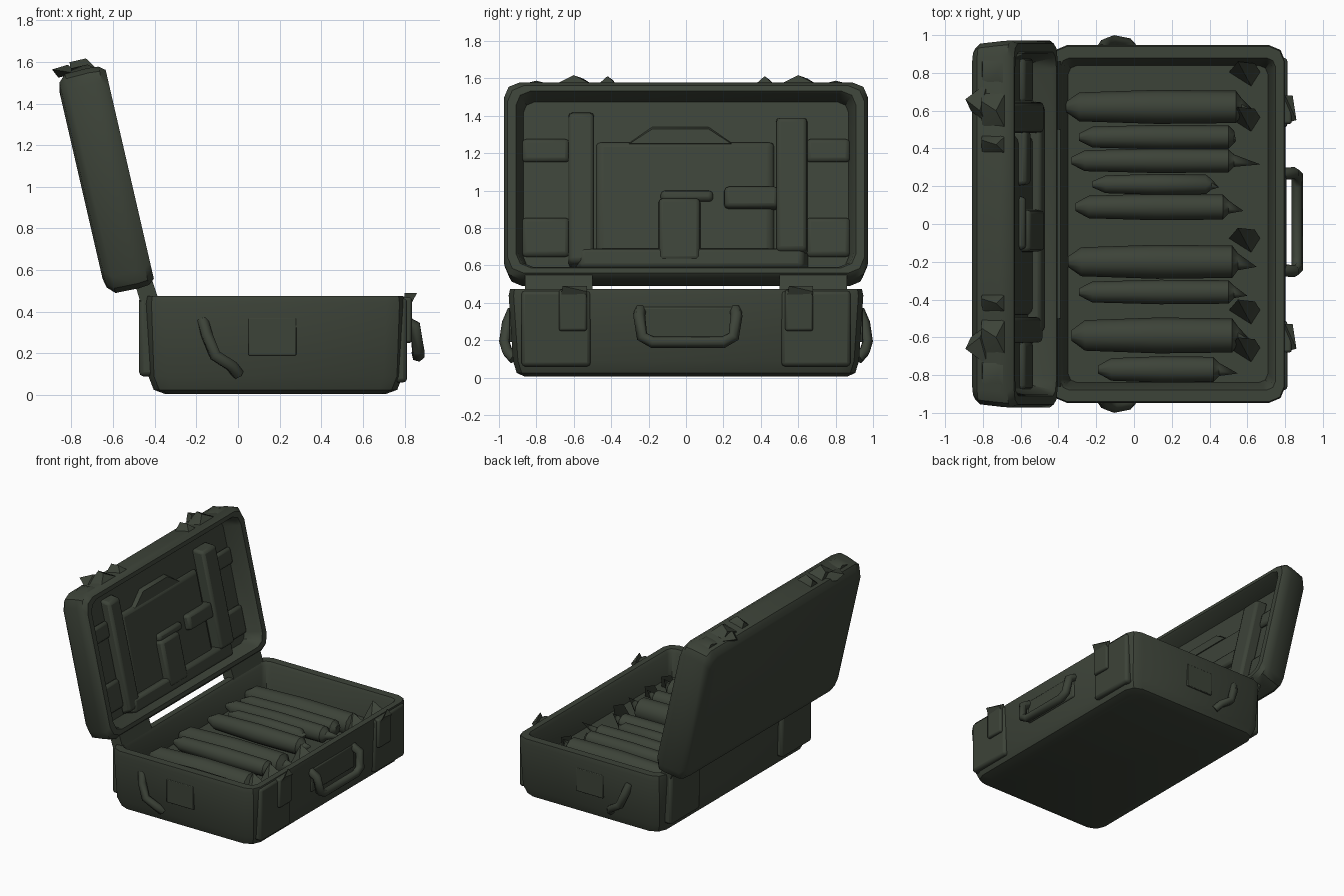
import bpy, bmesh, math
from mathutils import Vector, Matrix

if "Cube" in bpy.data.objects:
    bpy.data.objects.remove(bpy.data.objects["Cube"])

olive = bpy.data.materials.new("dark olive")
olive.use_nodes = True
OLIVE = (0.046, 0.056, 0.04, 1)
olive.diffuse_color = OLIVE
olive.node_tree.nodes["Principled BSDF"].inputs["Base Color"].default_value = OLIVE

# Lid frame: local +x runs down the lid, local +z faces out of its opening
LID = Matrix.Translation((-0.52, 0, 1.06)) @ Matrix.Rotation(math.radians(77), 4, "Y")
WORLD = Matrix.Identity(4)


def finish(bm, name, frame=WORLD, bevel=0.0):
    bmesh.ops.recalc_face_normals(bm, faces=bm.faces)
    mesh = bpy.data.meshes.new(name)
    bm.to_mesh(mesh)
    bm.free()
    mesh.materials.append(olive)
    ob = bpy.data.objects.new(name, mesh)
    bpy.context.collection.objects.link(ob)
    ob.matrix_world = frame
    if bevel:
        mod = ob.modifiers.new("soft edges", "BEVEL")
        mod.width, mod.segments = bevel, 2
    bpy.ops.object.select_all(action="DESELECT")
    ob.select_set(True)
    bpy.context.view_layer.objects.active = ob
    bpy.ops.object.shade_smooth_by_angle(angle=math.radians(40))
    return ob


def ring(bm, hx, hy, z, r):
    """Rectangle with chamfered corners, as a loop of vertices."""
    loop = []
    for i, (sx, sy) in enumerate([(1, 1), (-1, 1), (-1, -1), (1, -1)]):
        for k in range(3):
            a = math.pi / 2 * (i + k / 2)
            loop.append(bm.verts.new((sx * (hx - r) + r * math.cos(a),
                                      sy * (hy - r) + r * math.sin(a), z)))
    return loop


def tray(name, levels, frame):
    """Open shell lofted from the outer bottom, over the rim, to the inner floor."""
    bm = bmesh.new()
    loops = [ring(bm, *level) for level in levels]
    for a, b in zip(loops, loops[1:]):
        for i in range(len(a)):
            j = (i + 1) % len(a)
            bm.faces.new((a[i], a[j], b[j], b[i]))
    bm.faces.new(loops[0])
    bm.faces.new(loops[-1])
    return finish(bm, name, frame)


def box(name, lo, hi, frame=WORLD, bevel=0.012, taper=1.0):
    lo, hi = Vector(lo), Vector(hi)
    bm = bmesh.new()
    bmesh.ops.create_cube(bm, size=1)
    for v in bm.verts:
        if v.co.z > 0:
            v.co.x *= taper
            v.co.y *= taper
        v.co = (lo + hi) / 2 + v.co * (hi - lo)
    return finish(bm, name, frame, bevel)


def roll(name, y, top, x0, x1, radius, tip, sides=10):
    """Padded bar along x with pinched ends, running on to a point at tip."""
    bm = bmesh.new()
    z = top - radius
    stations = [(x0 - 0.07, 0.3), (x0, 0.85), ((x0 + x1) / 2, 1), (x1, 0.95), (x1 + 0.03, 0.5)]
    loops = []
    for x, s in stations:
        loops.append([bm.verts.new((x, y + radius * s * math.cos(math.tau * k / sides),
                                    z + radius * s * math.sin(math.tau * k / sides)))
                      for k in range(sides)])
    end = bm.verts.new((tip, y - radius * 0.3, z + radius * 0.5))
    for a, b in zip(loops, loops[1:]):
        for i in range(sides):
            bm.faces.new((a[i], a[i - 1], b[i - 1], b[i]))
    bm.faces.new(loops[0])
    for i in range(sides):
        bm.faces.new((loops[-1][i], loops[-1][i - 1], end))
    return finish(bm, name)


def hull(name, points, frame=WORLD):
    """Faceted solid wrapped round a few points."""
    bm = bmesh.new()
    bmesh.ops.convex_hull(bm, input=[bm.verts.new(p) for p in points])
    return finish(bm, name, frame)


def bar(name, points, radius):
    """Chunky grip swept along a path."""
    curve = bpy.data.curves.new(name, "CURVE")
    curve.dimensions = "3D"
    curve.bevel_depth, curve.bevel_resolution = radius, 1
    curve.use_fill_caps = True
    spline = curve.splines.new("POLY")
    spline.points.add(len(points) - 1)
    for p, co in zip(spline.points, points):
        p.co = (*co, 1)
    curve.materials.append(olive)
    ob = bpy.data.objects.new(name, curve)
    bpy.context.collection.objects.link(ob)
    return ob


# Lower case shell with padded floor
tray("case_base", [(0.53, 0.86, 0.005, 0.08), (0.585, 0.905, 0.025, 0.09), (0.61, 0.925, 0.09, 0.09),
                   (0.622, 0.948, 0.44, 0.09), (0.615, 0.94, 0.475, 0.08), (0.57, 0.88, 0.475, 0.05),
                   (0.555, 0.87, 0.45, 0.05), (0.53, 0.84, 0.28, 0.05)],
     Matrix.Translation((0.18, 0, 0)))

# Lid shell
tray("case_lid", [(0.46, 0.87, -0.24, 0.07), (0.505, 0.93, -0.23, 0.08), (0.54, 0.955, -0.195, 0.08),
                  (0.543, 0.968, -0.08, 0.08), (0.538, 0.972, -0.03, 0.08), (0.515, 0.955, 0, 0.09),
                  (0.485, 0.91, 0, 0.08), (0.475, 0.9, -0.02, 0.08), (0.455, 0.87, -0.13, 0.06)], LID)

# Padded rolls lying in the base: y, start, end, radius, tip
ROLLS = [(0.62, -0.29, 0.54, 0.09, 0.64), (0.46, -0.22, 0.5, 0.065, 0.54),
         (0.335, -0.26, 0.5, 0.065, 0.67), (0.21, -0.15, 0.38, 0.055, 0.45),
         (0.09, -0.24, 0.47, 0.07, 0.58), (-0.2, -0.28, 0.52, 0.09, 0.65),
         (-0.36, -0.22, 0.5, 0.065, 0.6), (-0.59, -0.26, 0.52, 0.095, 0.62),
         (-0.77, -0.12, 0.42, 0.07, 0.55)]
for n, (y, x0, x1, r, tip) in enumerate(ROLLS):
    roll(f"padded_roll_{n + 1}", y, 0.41, x0, x1, r, tip)
for n, y in enumerate((0.8, 0.56, -0.08, -0.46, -0.66)):
    hull(f"loose_wedge_{n + 1}", [(0.5, y, 0.27), (0.62, y - 0.07, 0.28), (0.64, y + 0.05, 0.38),
                                  (0.55, y + 0.06, 0.42), (0.67, y, 0.27)])

# Lid padding: x0, x1, y0, y1, top, all in the lid frame
PADS = [("column", -0.4, 0.46, -0.63, -0.49, -0.06), ("column", -0.37, 0.4, 0.48, 0.65, -0.04),
        ("sill", 0.36, 0.47, -0.6, 0.66, -0.055),
        ("pocket", 0.08, 0.44, -0.15, 0.08, -0.05), ("pocket", 0.02, 0.14, 0.2, 0.5, -0.055),
        ("ledge", 0.04, 0.1, -0.14, 0.15, -0.07), ("panel", -0.24, 0.4, -0.49, 0.48, -0.1),
        ("side_pad", -0.25, -0.12, -0.88, -0.62, -0.1), ("side_pad", 0.18, 0.4, -0.88, -0.62, -0.1),
        ("side_pad", -0.25, -0.12, 0.64, 0.88, -0.1), ("side_pad", 0.18, 0.4, 0.64, 0.88, -0.1)]
for n, (kind, x0, x1, y0, y1, top) in enumerate(PADS):
    box(f"lid_{kind}_{n + 1}", (x0, y0, -0.14), (x1, y1, top), LID, 0.02, 0.94)
hull("lid_panel_hump", [(x, y, z) for z, g in ((-0.135, 0.02), (-0.1, 0)) for x, y in
                        ((-0.3 - g, -0.18), (-0.3 - g, 0.12), (-0.22, -0.3 - g), (-0.22, 0.24 + g))], LID)

# Front carrying handle
bar("front_handle", [(0.79, -0.245, 0.36), (0.85, -0.25, 0.33), (0.865, -0.235, 0.22), (0.865, -0.18, 0.19),
                     (0.865, 0.2, 0.19), (0.865, 0.255, 0.22), (0.85, 0.27, 0.33), (0.79, 0.265, 0.36)], 0.032)
box("handle_plate", (0.775, -0.25, 0.2), (0.807, 0.27, 0.38))

for s in (-1, 1):
    side = "left" if s > 0 else "right"

    def ys(a, b):
        return sorted((s * a, s * b))

    # Raised corner panels and latches on the front wall
    a, b = ys(0.51, 0.88)
    box(f"{side}_front_panel", (0.75, a, 0.06), (0.813, b, 0.465), bevel=0.02)
    a, b = ys(0.53, 0.68)
    box(f"{side}_latch", (0.78, a, 0.25), (0.835, b, 0.47))
    hull(f"{side}_latch_hook", [(0.79, a, 0.36), (0.79, b, 0.36), (0.86, a + 0.02, 0.49),
                                (0.84, b, 0.46), (0.8, b, 0.49)])

    # Hinge blocks behind the base and knuckles up to the lid
    a, b = ys(0.5, 0.86)
    box(f"{side}_hinge_block", (-0.475, a, 0.09), (-0.4, b, 0.475), bevel=0.02)
    hull(f"{side}_hinge", [(x, y, z) for y in (a, b) for x, z in
                           ((-0.47, 0.45), (-0.385, 0.47), (-0.425, 0.59), (-0.5, 0.55))])

    # Folding handle and label plate on each end wall
    bar(f"{side}_end_handle", [(-0.17, s * 0.925, 0.36), (-0.15, s * 0.955, 0.29), (-0.11, s * 0.97, 0.19),
                               (-0.03, s * 0.955, 0.14), (0.0, s * 0.92, 0.1)], 0.03)
    a, b = ys(0.9, 0.945)
    box(f"{side}_end_plate", (0.05, a, 0.19), (0.28, b, 0.37), bevel=0.005)

    # Torn catches along the top edge of the lid
    for y, w, peak in ((0.6, 0.1, -0.59), (0.42, 0.05, -0.585), (0.8, 0.08, -0.56)):
        c = s * y
        hull(f"{side}_lid_catch", [(-0.53, c - w, -0.04), (-0.53, c + w, -0.04), (-0.53, c - w, -0.17),
                                   (-0.53, c + w, -0.17), (peak, c, -0.08), (peak, c + w / 2, -0.16)], LID)
    hull(f"{side}_lid_scrap", [(-0.53, s * 0.52, -0.14), (-0.53, s * 0.75, -0.14), (-0.58, s * 0.6, -0.17),
                               (-0.53, s * 0.6, -0.23), (-0.575, s * 0.66, -0.25)], LID)
